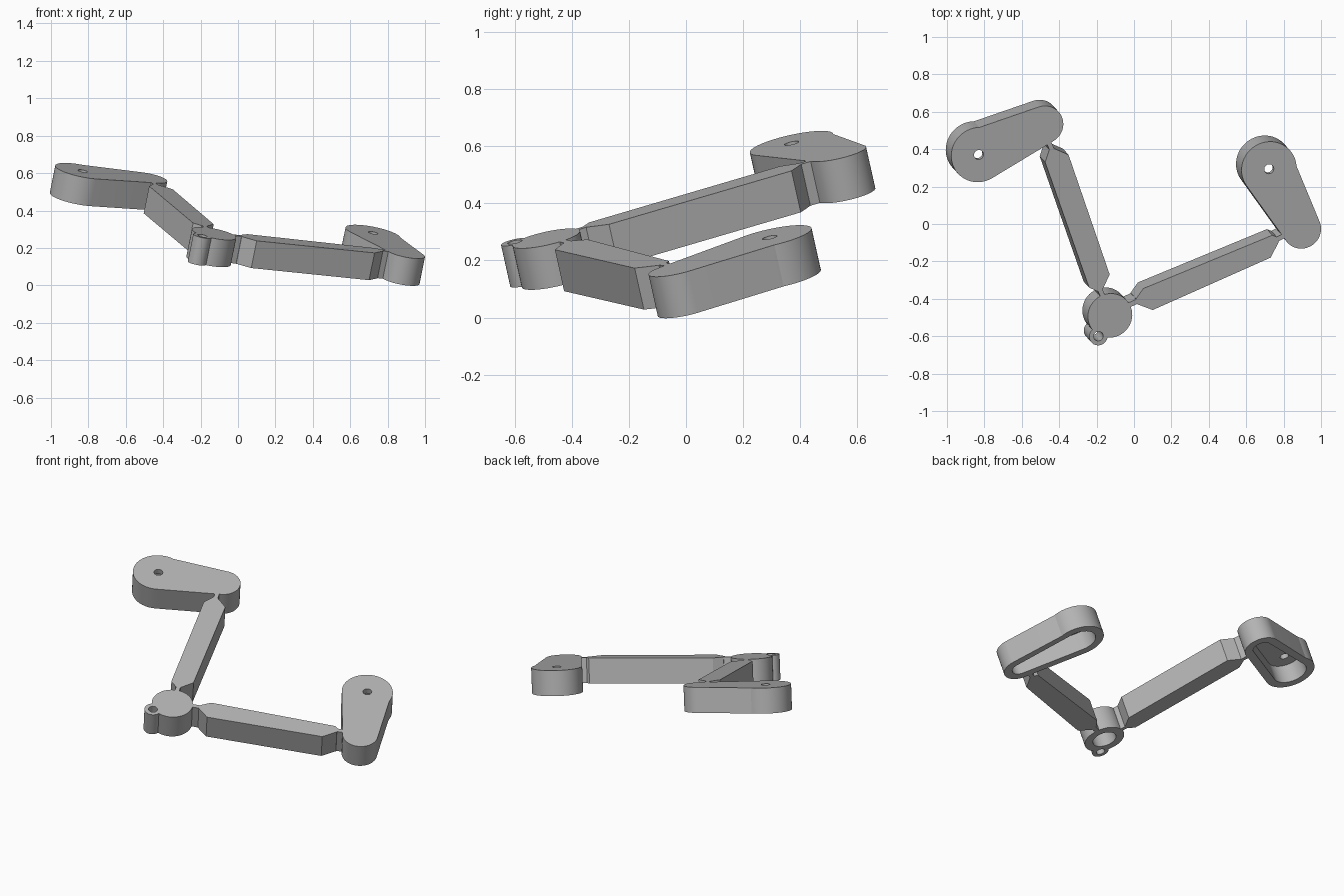
import bpy, bmesh, math
from mathutils import Matrix, Vector

if "Cube" in bpy.data.objects:
    bpy.data.objects.remove(bpy.data.objects["Cube"])

DEPTH = 0.152          # thickness of every part
FLOOR = 0.035          # plate left above the underside pockets
WALL = 0.05
SLOPE_X, SLOPE_Y, LEVEL = -0.202, 0.2235, 0.361

# The linkage is a flat mechanism lying on a tilted plane
normal = Vector((-SLOPE_X, -SLOPE_Y, 1)).normalized()
tilt = Vector((0, 0, 1)).rotation_difference(normal).to_matrix().to_4x4()
frame = Matrix.Translation((0, 0, LEVEL)) @ tilt
untilt = tilt.inverted()

grey = bpy.data.materials.new("matte_grey")
grey.use_nodes = True
colour = (0.45, 0.45, 0.45, 1)
grey.diffuse_color = colour
grey.node_tree.nodes["Principled BSDF"].inputs["Base Color"].default_value = colour


def flat(x, y):
    """Plan position to a position in the mechanism's own plane."""
    return (untilt @ Vector((x, y, SLOPE_X * x + SLOPE_Y * y))).to_2d()


def slab(name, outline, top=0.0, bottom=-DEPTH):
    bm = bmesh.new()
    face = bm.faces.new([bm.verts.new((p.x, p.y, bottom)) for p in outline])
    face.normal_update()
    if face.normal.z > 0:
        face.normal_flip()
    grown = bmesh.ops.extrude_face_region(bm, geom=[face], use_keep_orig=True)
    verts = [v for v in grown["geom"] if isinstance(v, bmesh.types.BMVert)]
    bmesh.ops.translate(bm, verts=verts, vec=(0, 0, top - bottom))
    bmesh.ops.recalc_face_normals(bm, faces=bm.faces)
    mesh = bpy.data.meshes.new(name)
    bm.to_mesh(mesh)
    bm.free()
    mesh.materials.append(grey)
    ob = bpy.data.objects.new(name, mesh)
    bpy.context.collection.objects.link(ob)
    ob.matrix_world = frame
    return ob


def arc(centre, radius, start, end, steps=32):
    angles = [start + (end - start) * i / steps for i in range(steps + 1)]
    return [centre + radius * Vector((math.cos(a), math.sin(a))) for a in angles]


def circle(centre, radius):
    return arc(centre, radius, 0, math.tau, 48)[:-1]


def teardrop(big, small, big_r, small_r, notch=0.0):
    """Two rounded ends joined by tangents, with a notch on the outer side."""
    axis = small - big
    heading = math.atan2(axis.y, axis.x)
    spread = math.acos((big_r - small_r) / axis.length)
    return (arc(big, big_r, heading + spread - notch, heading + math.tau - spread)
            + arc(small, small_r, heading - spread, heading + spread))


def combine(ob, other, operation):
    bpy.context.view_layer.objects.active = ob
    mod = ob.modifiers.new(operation, 'BOOLEAN')
    mod.operation, mod.object, mod.solver = operation, other, 'EXACT'
    bpy.ops.object.modifier_apply(modifier=mod.name)
    bpy.data.objects.remove(other)


def cut(ob, outline, top):
    cutter = slab("cutter", outline, top, -2 * DEPTH)
    cutter.hide_render = True
    combine(ob, cutter, 'DIFFERENCE')


def hinge(name, a, b):
    a, b = flat(*a), flat(*b)
    d = (b - a).normalized()
    side = Vector((-d.y, d.x)) * 0.013
    a = a - d * 0.02
    return slab(name, [a + side, a - side, b - side, b + side])


parts = []

# Hollow levers with a pin hole at the big end
for name, big, small in (("right_lever", (-0.83, 0.37), (-0.48, 0.53)),
                         ("left_lever", (0.722, 0.294), (0.898, -0.03))):
    big, small = flat(*big), flat(*small)
    lever = slab(name, teardrop(big, small, 0.15, 0.104, notch=0.3))
    cut(lever, teardrop(big, small, 0.15 - WALL, 0.104 - WALL), -FLOOR)
    cut(lever, circle(big, 0.026), DEPTH)
    parts.append(lever)

# Central hub with a drilled lug and a round pocket underneath
centre, lug_centre = flat(-0.128, -0.49), flat(-0.19, -0.60)
hub = slab("hub", circle(centre, 0.121))
combine(hub, slab("lug", circle(lug_centre, 0.05)), 'UNION')
cut(hub, circle(centre, 0.121 - WALL), -FLOOR)
cut(hub, circle(lug_centre, 0.026), DEPTH)
parts.append(hub)

# Solid bars with chamfered ends
bars = {
    "left_bar": [(0.011, -0.40), (0.05, -0.345), (0.74, -0.06), (0.765, -0.07),
                 (0.775, -0.095), (0.73, -0.18), (0.10, -0.46), (0.02, -0.43)],
    "right_bar": [(-0.475, 0.33), (-0.45, 0.405), (-0.43, 0.405), (-0.35, 0.37),
                  (-0.13, -0.27), (-0.17, -0.355), (-0.195, -0.36), (-0.24, -0.34)],
}
for name, points in bars.items():
    parts.append(slab(name, [flat(*p) for p in points]))

# Thin flexible hinges between bars, hub and levers
parts += [
    hinge("left_hub_hinge", (0.015, -0.415), (-0.03, -0.435)),
    hinge("left_lever_hinge", (0.77, -0.08), (0.81, -0.06)),
    hinge("right_hub_hinge", (-0.18, -0.355), (-0.165, -0.39)),
    hinge("right_lever_hinge", (-0.44, 0.40), (-0.46, 0.45)),
]

# Smooth the round walls, keep the rims sharp
bpy.ops.object.select_all(action='DESELECT')
for ob in parts:
    ob.select_set(True)
bpy.context.view_layer.objects.active = parts[0]
bpy.ops.object.shade_smooth_by_angle(angle=math.radians(15))
